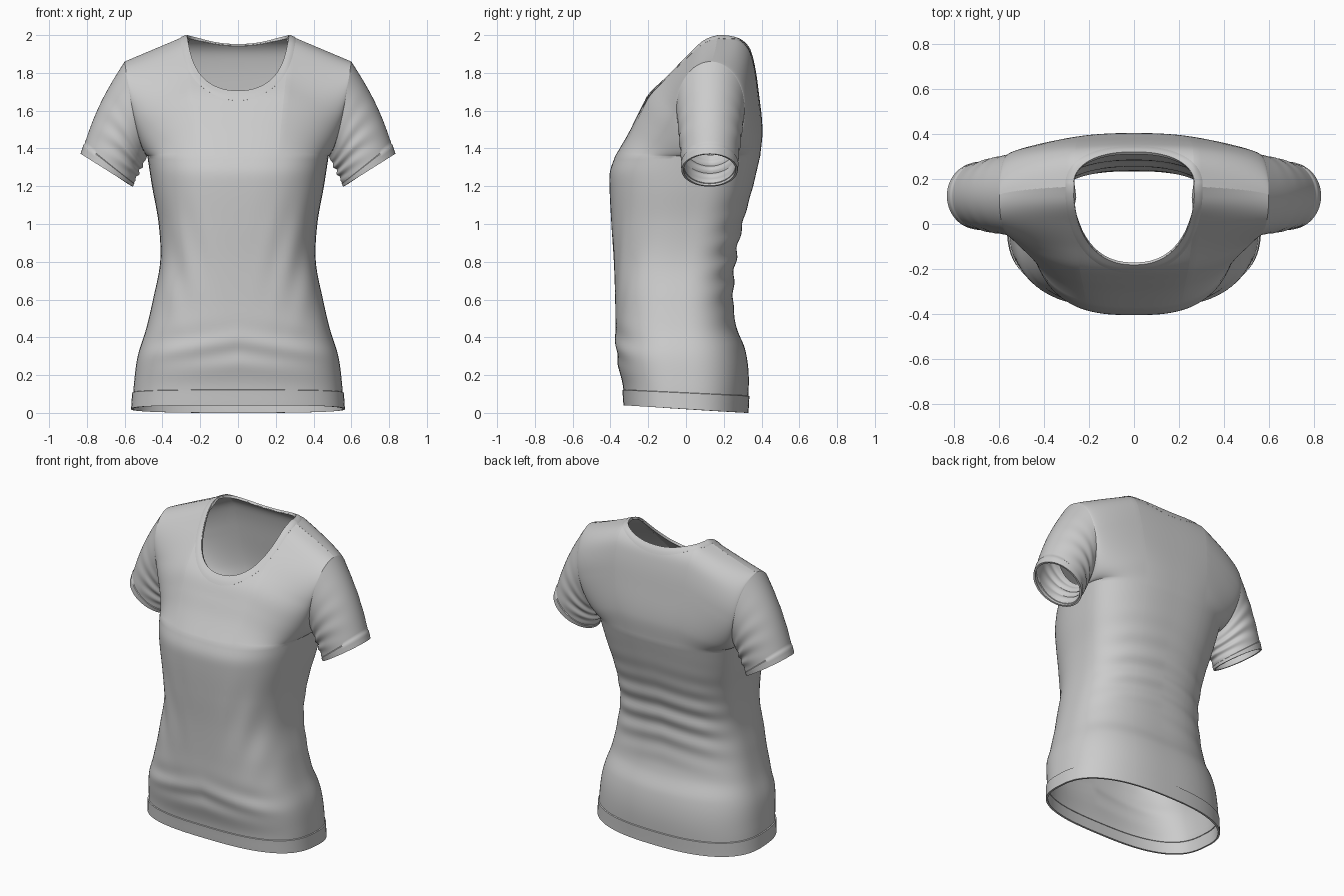
import bpy, bmesh
from math import sin, cos, pi, exp, asin
from mathutils import Vector
from mathutils.bvhtree import BVHTree

if "Cube" in bpy.data.objects:
    bpy.data.objects.remove(bpy.data.objects["Cube"])

NH = 36                       # rows beside each half armhole
NECK_X, NECK_Y = 0.268, 0.17  # neck opening half width and centre


def curve(keys, t):
    """Smooth interpolation through (t, value) keys."""
    n = len(keys)
    i = 0
    while i < n - 2 and t > keys[i + 1][0]:
        i += 1

    def slope(k):
        a, b = keys[max(k - 1, 0)], keys[min(k + 1, n - 1)]
        return (b[1] - a[1]) / (b[0] - a[0])
    (t0, v0), (t1, v1) = keys[i], keys[i + 1]
    d = t1 - t0
    u = min(max((t - t0) / d, 0), 1)
    return ((2*u**3 - 3*u*u + 1) * v0 + (u**3 - 2*u*u + u) * d * slope(i)
            + (3*u*u - 2*u**3) * v1 + (u**3 - u*u) * d * slope(i + 1))


def arc_keys(pts):
    """Split a (y, z) path into y and z keys over normalised length."""
    L = [0]
    for a, b in zip(pts, pts[1:]):
        L.append(L[-1] + (Vector(b) - Vector(a)).length)
    return ([(l / L[-1], p[0]) for l, p in zip(L, pts)],
            [(l / L[-1], p[1]) for l, p in zip(L, pts)])


# body outline by height
WIDTH = [(0, .56), (.15, .55), (.3, .53), (.45, .485), (.6, .45), (.8, .412),
         (1, .42), (1.2, .455), (1.36, .48)]
FRONT = [(0, -.325), (.12, -.335), (.25, -.362), (.4, -.372), (.6, -.375),
         (.8, -.382), (1, -.395), (1.2, -.405), (1.28, -.402), (1.36, -.375)]
BACK = [(0, .325), (.2, .332), (.34, .312), (.45, .268), (.6, .25), (.8, .262),
        (1, .3), (1.2, .355), (1.36, .393)]
SIDE = [(0, 0), (.6, -.02), (1, .04), (1.36, .13)]
# centre lines from chest to shoulder ridge
UP_FRONT = arc_keys([(-.375, 1.36), (-.305, 1.48), (-.255, 1.58), (-.2, 1.68),
                     (-.1, 1.78), (0, 1.88), (.09, 1.965), (.17, 2)])
UP_BACK = arc_keys([(.393, 1.36), (.405, 1.5), (.385, 1.7), (.362, 1.85),
                    (.335, 1.93), (.28, 1.98), (.17, 2)])


def folds(x, s, z, front):
    if front:
        return (.009 * sin(42 * (x - .28 * z)) * exp(-((z - .82) / .26)**2) * s * s
                + .006 * sin(36 * (z + .22 * x)) * exp(-((z - .34) / .1)**2))
    return .007 * sin(48 * (z + .2 * x * x) + 3 * x) * exp(-((z - .82) / .24)**2)


def body_point(s, z, front):
    n = 2.8 if front else 2.5
    w, ym = curve(WIDTH, z), curve(SIDE, z)
    yc = curve(FRONT if front else BACK, z)
    c = max(1 - s**n, 0) ** (1 / n)
    d = folds(s * w, s, z, front) * min(1, 3 * (1 - s)) + (.006 if z < .09 else 0)
    y = ym + (yc - ym) * c + d * c * (-1 if front else 1)
    drop = .04 * (.325 - y) / .65 * max(0, 1 - z / .4)
    return Vector((s * (w + d * s), y, z + drop))


def armhole(phi):
    z = 1.61 - .25 * cos(phi)
    return Vector((.48 + .12 * max((z - 1.36) / .5, 0)**.6, .13 - .18 * sin(phi), z))


def upper_point(s, h, front):
    n = 2.8 if front else 2.5
    e = armhole(pi * h if front else -pi * h)
    ky, kz = UP_FRONT if front else UP_BACK
    yc, zc = curve(ky, h), curve(kz, h)
    m = n + (1.4 - n) * min(1, 2 * h)
    c = max(1 - s**n, 0) ** (1 / m)
    f = max(0, (s - NECK_X / .6) / (1 - NECK_X / .6))
    return Vector((s * e.x, e.y + (yc - e.y) * c, zc + (e.z - zc) * f))


def in_neck(p):
    r = .35 if p.y < NECK_Y else .15
    return abs(p.x / NECK_X)**2.3 + abs((p.y - NECK_Y) / r)**2.3 < 1


def neck_end(s, front):
    if s >= NECK_X / .6 - 1e-6:
        return 1
    a, b = .2, 1
    for _ in range(30):
        m = (a + b) / 2
        a, b = (a, m) if in_neck(upper_point(s, m, front)) else (m, b)
    return a


def add_grid(bm, rows, flip=False):
    v = [[bm.verts.new(p) for p in r] for r in rows]
    for a, b in zip(v, v[1:]):
        for i in range(len(a) - 1):
            q = [a[i], a[i + 1], b[i + 1], b[i]]
            bm.faces.new(q[::-1] if flip else q)


def finish(bm, name, mirror=True, thick=.012):
    bmesh.ops.remove_doubles(bm, verts=bm.verts, dist=1e-4)
    me = bpy.data.meshes.new(name)
    bm.to_mesh(me)
    ob = bpy.data.objects.new(name, me)
    bpy.context.collection.objects.link(ob)
    if mirror:
        ob.modifiers.new("mirror", 'MIRROR').merge_threshold = 1e-4
    sol = ob.modifiers.new("cloth", 'SOLIDIFY')
    sol.thickness, sol.offset = thick, -1
    bpy.ops.object.select_all(action='DESELECT')
    ob.select_set(True)
    bpy.context.view_layer.objects.active = ob
    bpy.ops.object.convert(target='MESH')
    bpy.ops.object.shade_smooth_by_angle(angle=.8)


# torso: front and back panels of the right half, mirrored
s0 = NECK_X / .6
cols = [s0 * sin(k / 16 * pi / 2) for k in range(17)]
a0 = asin(s0)
cols += [sin(a0 + (pi / 2 - a0) * k / 18) for k in range(1, 18)] + [1.0]
levels = sorted([1.36 * k / 76 for k in range(76)] + [.088, .092])
bm = bmesh.new()
for front in (True, False):
    rows = [[body_point(s, z, front) for s in cols] for z in levels]
    ends = [neck_end(s, front) for s in cols]
    rows += [[upper_point(s, e * k / NH, front) for s, e in zip(cols, ends)]
             for k in range(NH + 1)]
    add_grid(bm, rows, flip=not front)
bvh = BVHTree.FromBMesh(bm)
finish(bm, "shirt_body")

# sleeves: loft from armhole to cuff
bm = bmesh.new()
rows = []
for t in [k / 30 * .895 for k in range(31)] + [.905, .94, .97, 1]:
    row = []
    for k in range(2 * NH + 1):
        phi = pi * k / NH
        top = (1 - cos(phi)) / 2
        cuff = Vector((.695 - .135 * cos(phi), .125 - .145 * sin(phi), 1.285 - .085 * cos(phi)))
        p = armhole(phi).lerp(cuff, t)
        out = Vector((-.85 * cos(phi), -sin(phi), -.5 * cos(phi)))
        crease = .007 * sin(26 * t + 5 * cos(phi)) * sin(pi * t)**2 * (1 - top)
        p += out * (crease + (.004 if t > .9 else 0))
        p += Vector((.9, 0, .45)) * .022 * sin(pi * t) * top
        row.append(p)
    rows.append(row)
add_grid(bm, rows, flip=True)
finish(bm, "sleeves")

# neckband: strip laid on the body around the neck opening
bm = bmesh.new()
rows = []
for k in range(5):
    g = .002 + .009 * k
    row = []
    for j in range(97):
        th = 2 * pi * j / 96
        c, s = cos(th), sin(th)
        p = 2 / 2.3
        r = (.35 if s < 0 else .15) + g * (1 if s < 0 else .7)
        x = (NECK_X + g) * abs(c)**p * (1 if c > 0 else -1)
        y = NECK_Y + r * abs(s)**p * (1 if s > 0 else -1)
        ax = max(abs(x), .001)
        hit = bvh.ray_cast(Vector((ax, y, 3)), Vector((0, 0, -1)))[0]
        if hit is None or hit.z < 1.55:
            hit = bvh.find_nearest(Vector((ax, y, 1.7 if y < 0 else 1.96)))[0]
        row.append(Vector((x, y, min(hit.z + (.005 if k < 4 else .001), 2.0))))
    rows.append(row)
add_grid(bm, rows, flip=True)
finish(bm, "neckband", mirror=False)
